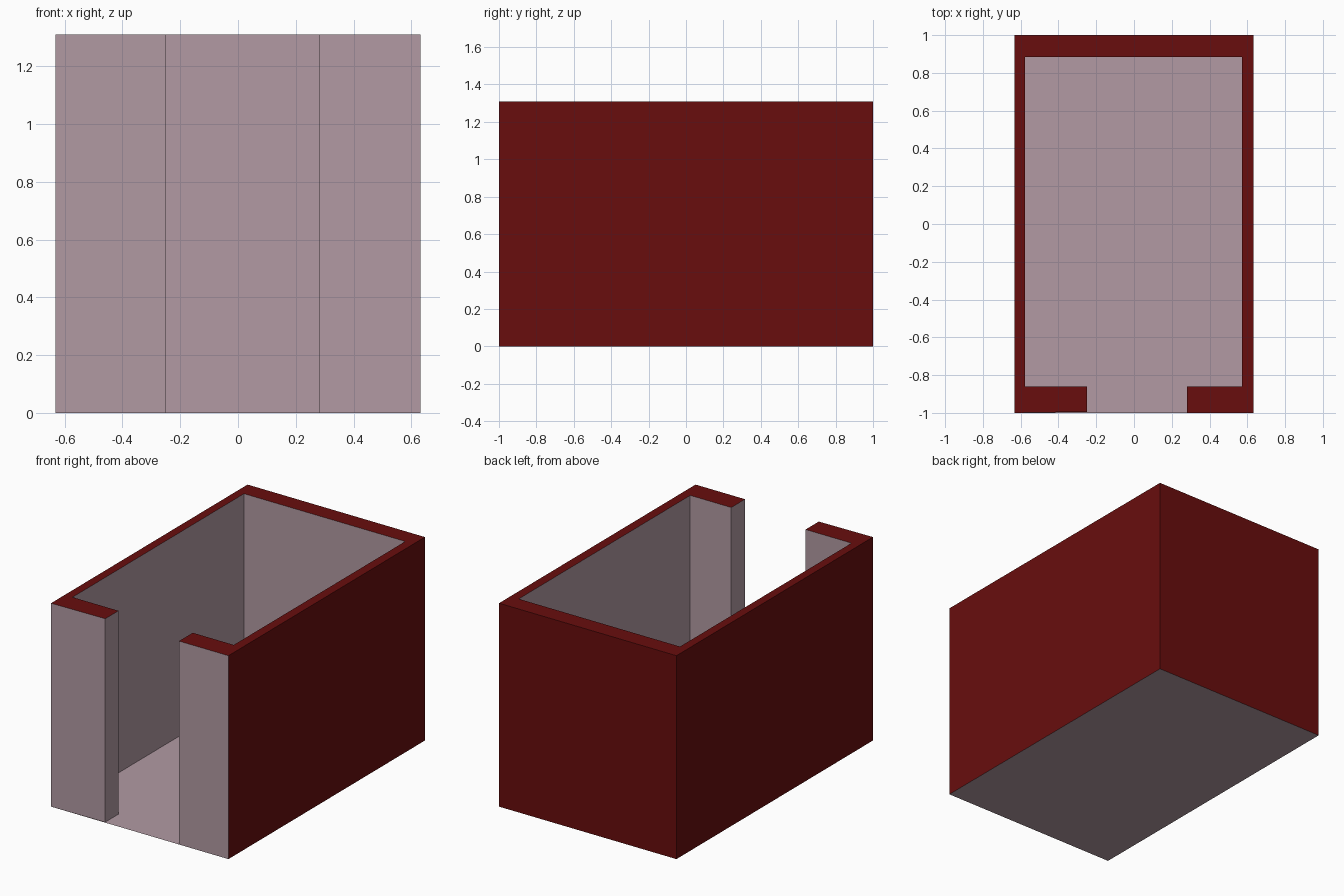
import bpy, bmesh

cube = bpy.data.objects.get("Cube")
if cube:
    bpy.data.objects.remove(cube, do_unlink=True)

HALF_W, HALF_L, HEIGHT = 0.632, 1.0, 1.31


def material(name, rgb):
    mat = bpy.data.materials.new(name)
    mat.use_nodes = True
    mat.diffuse_color = (*rgb, 1)
    mat.node_tree.nodes["Principled BSDF"].inputs["Base Color"].default_value = (*rgb, 1)
    return mat


plaster = material("dusty pink", (0.445, 0.323, 0.366))
brick = material("dark red", (0.138, 0.004, 0.004))


def add_object(name, bm, materials):
    mesh = bpy.data.meshes.new(name)
    bm.to_mesh(mesh)
    bm.free()
    for mat in materials:
        mesh.materials.append(mat)
    obj = bpy.data.objects.new(name, mesh)
    bpy.context.collection.objects.link(obj)
    return obj


# Walls: one plan outline with a doorway in front, raised to full height
outline = [
    (-HALF_W, -HALF_L), (-0.25, -0.994), (-0.25, -0.86), (-0.577, -0.86),
    (-0.577, 0.885), (0.572, 0.885), (0.572, -0.86), (0.28, -0.86),
    (0.28, -HALF_L), (HALF_W, -HALF_L), (HALF_W, HALF_L), (-HALF_W, HALF_L),
]
bm = bmesh.new()
base = bm.faces.new([bm.verts.new((x, y, 0)) for x, y in outline])
raised = bmesh.ops.extrude_face_region(bm, geom=[base], use_keep_orig=True)["geom"]
bmesh.ops.translate(bm, vec=(0, 0, HEIGHT),
                    verts=[v for v in raised if isinstance(v, bmesh.types.BMVert)])
bmesh.ops.recalc_face_normals(bm, faces=bm.faces)

# The floor closes the underside, so the walls need no bottom face
bmesh.ops.delete(bm, geom=[f for f in bm.faces if f.normal.z < -0.5], context="FACES_ONLY")

# Red on the wall tops, outer sides and back; pink elsewhere
for face in bm.faces:
    centre = face.calc_center_median()
    outer = abs(centre.x) > HALF_W - 0.01 or centre.y > HALF_L - 0.01
    face.material_index = int(face.normal.z > 0.5 or outer)
add_object("walls", bm, [plaster, brick])

# Floor: a single sheet under the whole room
bm = bmesh.new()
bm.faces.new([bm.verts.new((sx * HALF_W, sy * HALF_L, 0))
              for sx, sy in ((-1, -1), (1, -1), (1, 1), (-1, 1))])
add_object("floor", bm, [plaster])
